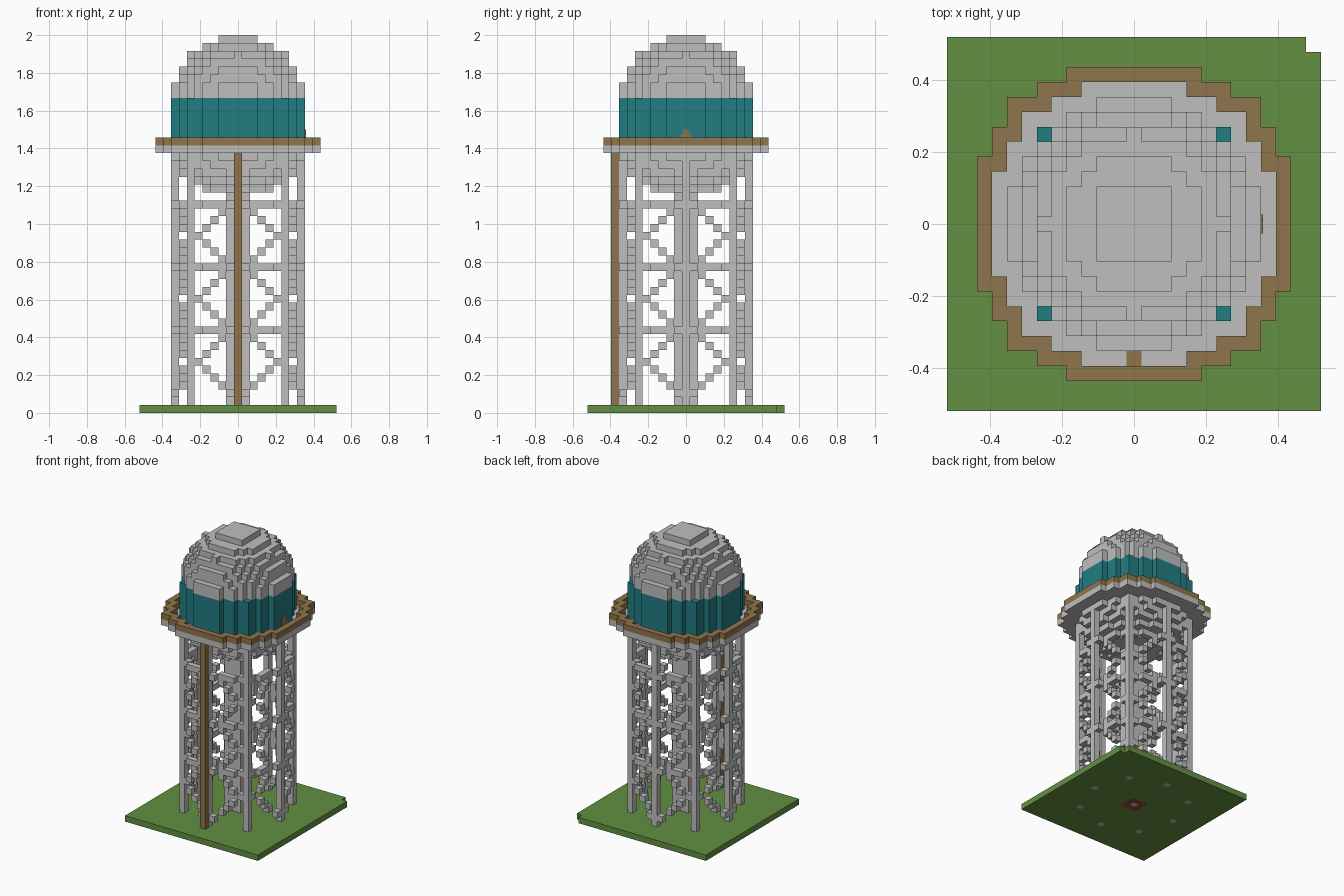
import bpy
import bmesh
import math
from mathutils import Vector

cube = bpy.data.objects.get("Cube")
if cube:
    bpy.data.objects.remove(cube, do_unlink=True)

V = 2 / 48          # edge of one block
TANK_R = 8.5        # tank radius in blocks


def material(name, rgb):
    m = bpy.data.materials.new(name)
    m.use_nodes = True
    m.diffuse_color = (*rgb, 1)
    m.node_tree.nodes["Principled BSDF"].inputs["Base Color"].default_value = (*rgb, 1)
    return m


GREY = material("pale grey", (0.52, 0.52, 0.52))
TEAL = material("teal", (0.016, 0.205, 0.223))
BROWN = material("wood brown", (0.275, 0.178, 0.072))
GREEN = material("grass green", (0.122, 0.279, 0.054))
RED = material("brick red", (0.28, 0.06, 0.04))

AXES = [Vector(a) for a in ((1, 0, 0), (0, 1, 0), (0, 0, 1))]


def blocks(name, cells, mat):
    """Skin a set of block cells (i, j, k) with flat outer faces only."""
    cells = set(cells)
    bm = bmesh.new()
    for cell in cells:
        centre = Vector(cell) + Vector((0, 0, 0.5))
        for n, axis in enumerate(AXES):
            for sign in (1, -1):
                normal = axis * sign
                if tuple(int(c) for c in Vector(cell) + normal) in cells:
                    continue
                a, b = AXES[(n + 1) % 3] / 2, AXES[(n + 2) % 3] / 2
                mid = centre + normal / 2
                ring = [mid + a + b, mid - a + b, mid - a - b, mid + a - b]
                if sign < 0:
                    ring.reverse()
                bm.faces.new([bm.verts.new(p * V) for p in ring])
    bmesh.ops.remove_doubles(bm, verts=bm.verts, dist=V / 100)
    bmesh.ops.dissolve_limit(bm, angle_limit=math.radians(1), verts=bm.verts, edges=bm.edges)
    mesh = bpy.data.meshes.new(name)
    bm.to_mesh(mesh)
    bm.free()
    mesh.materials.append(mat)
    obj = bpy.data.objects.new(name, mesh)
    bpy.context.collection.objects.link(obj)
    return obj


def disc(r):
    n = range(-12, 13)
    return {(i, j) for i in n for j in n if i * i + j * j <= r * r}


def grow(plan):
    n = (-1, 0, 1)
    return {(i + a, j + b) for i, j in plan for a in n for b in n}


def raise_plan(plan, low, high):
    return {(i, j, k) for i, j in plan for k in range(low, high + 1)}


def square(half):
    n = range(-half, half + 1)
    return {(i, j) for i in n for j in n}


# Ground plate with one corner block missing
leg_spots = [(8, 0), (-8, 0), (0, 8), (0, -8), (6, 6), (6, -6), (-6, 6), (-6, -6)]
column = square(1)
ground = square(12) - {(12, 12)} - set(leg_spots) - column
blocks("ground_plate", raise_plan(ground, 0, 0), GREEN)
blocks("column_footing", raise_plan(column - {(0, 0)}, 0, 0), RED)

# Legs and central column
for n, spot in enumerate(leg_spots):
    blocks(f"leg_{n + 1}", raise_plan([spot], 0, 32), GREY)
blocks("central_column", raise_plan(column, 1, 32) | {(0, 0, 0)}, GREY)

# Braces: one eighth of the ring, then mirrored and swapped
eighth = set()
for u in range(1, 6):
    out = round(8 - u / 3)
    for bay in (2, 10, 18):
        eighth.add((u, out, bay + 8))
        eighth.add((u, out, bay + u - 1))
        eighth.add((u, out, bay + 9 - u))
for sx in (1, -1):
    for sy in (1, -1):
        for swap in (False, True):
            side = [(u * sx, o * sy, k) if not swap else (o * sx, u * sy, k)
                    for u, o, k in eighth]
            name = f"brace_{'back' if sy > 0 else 'front'}_{'left' if sx > 0 else 'right'}"
            blocks(name + ("_side" if swap else "_face"), side, GREY)

# Ladder up the front
blocks("ladder", raise_plan([(0, -9)], 1, 33), BROWN)

# Rounded tank bottom
bowl = set()
for k in range(28, 33):
    bowl |= raise_plan(disc(TANK_R * math.sqrt(1 - ((33 - k) / 5.8) ** 2)), k, k)
blocks("tank_bottom", bowl, GREY)

# Walkway and railing
tank = disc(TANK_R)
walk = grow(tank)
deck = grow(walk)
blocks("walkway", raise_plan(deck - {(0, -9)}, 33, 33), GREY)
blocks("railing", raise_plan(deck - walk, 34, 34), BROWN)

# Tank wall and stepped dome
blocks("tank_wall", raise_plan(tank, 34, 39), TEAL)
dome = set()
for k in range(40, 48):
    dome |= raise_plan(disc(math.sqrt(TANK_R ** 2 - (k - 39) ** 2)), k, k)
blocks("dome", dome, GREY)

# Small hatch plate on the tank wall
for name, width, low, high in (("hatch", 0.052, 1.42, 1.48), ("hatch_top", 0.026, 1.48, 1.5)):
    bpy.ops.mesh.primitive_cube_add(size=1, location=(TANK_R * V + 0.002, 0, (low + high) / 2))
    hatch = bpy.context.object
    hatch.name = name
    hatch.scale = (0.006, width, high - low)
    hatch.data.materials.append(BROWN)
